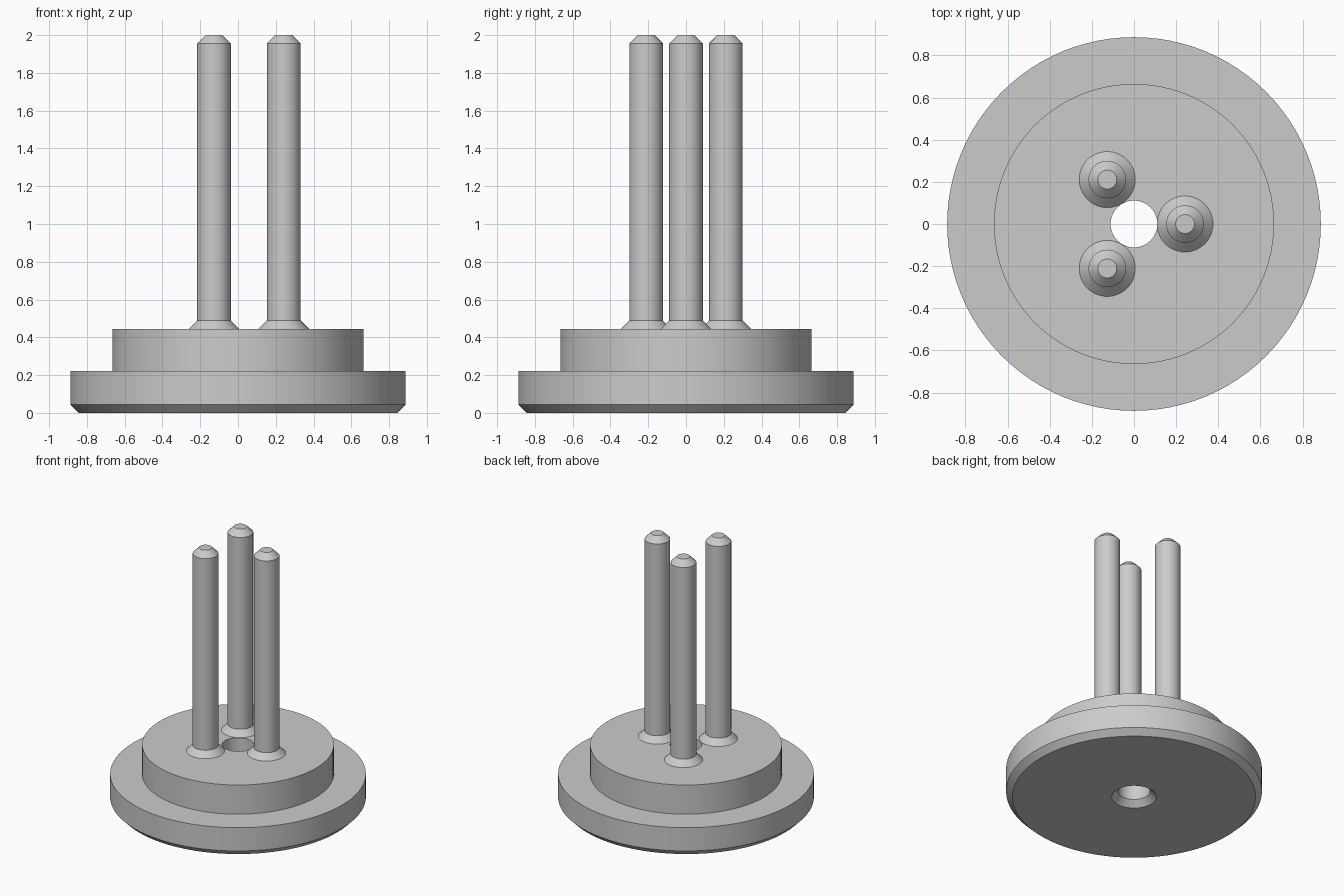
import bpy, bmesh
from math import pi, cos, sin, radians

cube = bpy.data.objects.get("Cube")
if cube:
    bpy.data.objects.remove(cube, do_unlink=True)

grey = bpy.data.materials.new("plain grey")
grey.use_nodes = True
colour = (0.6, 0.6, 0.6, 1)
grey.diffuse_color = colour
grey.node_tree.nodes["Principled BSDF"].inputs["Base Color"].default_value = colour


def lathe(name, profile, segments, location=(0, 0, 0), closed=False):
    """Spin a (radius, height) profile around the vertical axis."""
    bm = bmesh.new()
    rings = []
    for r, z in profile:
        rings.append([bm.verts.new((r * cos(2 * pi * i / segments),
                                    r * sin(2 * pi * i / segments), z))
                      for i in range(segments)])
    pairs = list(zip(rings, rings[1:]))
    if closed:
        pairs.append((rings[-1], rings[0]))
    else:
        bm.faces.new(rings[0][::-1])
        bm.faces.new(rings[-1])
    for low, high in pairs:
        for i in range(segments):
            j = (i + 1) % segments
            bm.faces.new((low[i], low[j], high[j], high[i]))
    bmesh.ops.recalc_face_normals(bm, faces=bm.faces)
    mesh = bpy.data.meshes.new(name)
    bm.to_mesh(mesh)
    bm.free()
    mesh.materials.append(grey)
    obj = bpy.data.objects.new(name, mesh)
    obj.location = location
    bpy.context.collection.objects.link(obj)
    bpy.ops.object.select_all(action='DESELECT')
    obj.select_set(True)
    bpy.context.view_layer.objects.active = obj
    bpy.ops.object.shade_smooth_by_angle(angle=radians(30))
    return obj


chamfer = 0.044
hole, flange, hub, pin = 0.111, 0.887, 0.665, 0.089
flange_top, hub_top, pin_top = 0.222, 0.445, 2.0

# Stepped base with a chamfered rim and a countersunk through hole
lathe("stepped_base", [
    (hole + chamfer, 0), (flange - chamfer, 0), (flange, chamfer),
    (flange, flange_top), (hub, flange_top), (hub, hub_top),
    (hole, hub_top), (hole, chamfer)], 96, closed=True)

# Three pins with flared feet and chamfered tips
pin_profile = [(pin + chamfer, hub_top), (pin, hub_top + chamfer),
               (pin, pin_top - chamfer), (pin - chamfer, pin_top)]
for name, x, y in (("left_pin", 0.242, 0), ("back_right_pin", -0.127, 0.211),
                   ("front_right_pin", -0.127, -0.211)):
    lathe(name, pin_profile, 48, (x, y, 0))
